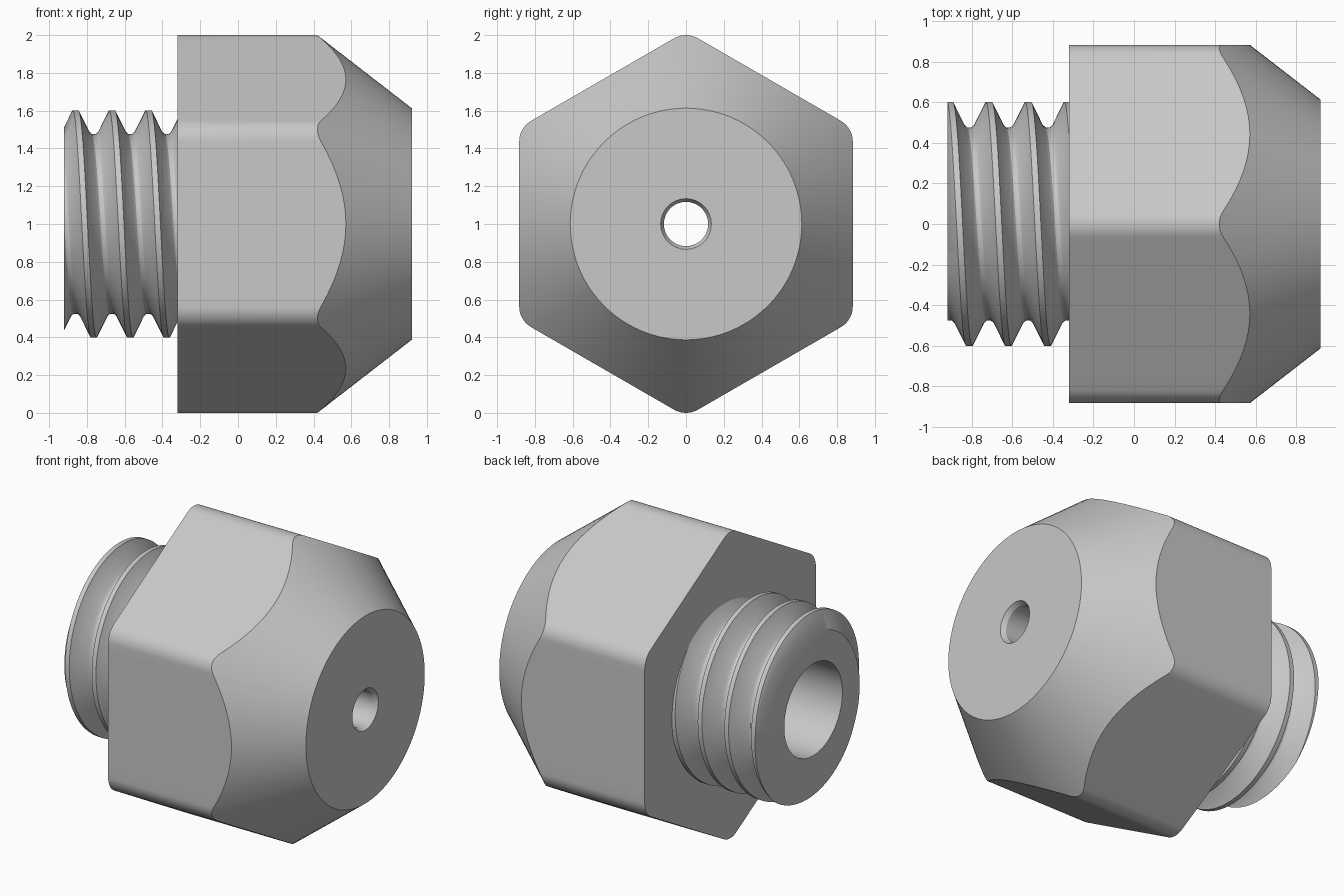
import bpy, bmesh, math

if "Cube" in bpy.data.objects:
    bpy.data.objects.remove(bpy.data.objects["Cube"])

metal = bpy.data.materials.new("grey metal")
metal.diffuse_color = (0.58, 0.58, 0.58, 1)
metal.use_nodes = True
metal.node_tree.nodes["Principled BSDF"].inputs["Base Color"].default_value = metal.diffuse_color

AXIS_Z = 1.0                      # the part's axis runs along x at this height
BACK, SHOULDER, FRONT = -0.92, -0.32, 0.92
BORE = 0.30


def point(x, r, a):
    """Position at radius r and angle a (from the top towards the front)."""
    return (x, -r * math.sin(a), AXIS_Z + r * math.cos(a))


def finish(bm, name):
    mesh = bpy.data.meshes.new(name)
    bm.to_mesh(mesh)
    bm.free()
    obj = bpy.data.objects.new(name, mesh)
    mesh.materials.append(metal)
    bpy.context.collection.objects.link(obj)
    bpy.ops.object.select_all(action='DESELECT')
    obj.select_set(True)
    bpy.context.view_layer.objects.active = obj
    bpy.ops.object.shade_smooth_by_angle(angle=math.radians(28))
    return obj


# Rounded hexagon outline as (angle, radius), one corner and one flat at a time
APOTHEM, FILLET = 0.883, 0.127
centre = (APOTHEM - FILLET) / math.cos(math.pi / 6)
outline = []
for k in range(6):
    base = k * math.pi / 3
    for i in range(-4, 5):
        t = math.radians(30) * i / 4
        u, v = centre + FILLET * math.cos(t), FILLET * math.sin(t)
        outline.append((base + math.atan2(v, u), math.hypot(u, v)))
    edge = outline[-1][0] - base
    for i in range(1, 16):
        t = edge + (math.pi / 3 - 2 * edge) * i / 16
        outline.append((base + t, APOTHEM / math.cos(t - math.pi / 6)))

# Hex body: rear face, flats, conical nose, front face, then the stepped bore
NOSE_R, SLOPE = 0.613, 0.50 / 0.387
rings = [
    lambda R: (SHOULDER, 0.44),
    lambda R: (SHOULDER, R),
    lambda R: (FRONT - (R - NOSE_R) * SLOPE, R),
    lambda R: (FRONT, NOSE_R),
    lambda R: (FRONT, 0.134),
    lambda R: (FRONT - 0.03, 0.117),
    lambda R: (0.56, 0.117),
    lambda R: (0.42, BORE),
    lambda R: (BACK, BORE),
]
bm = bmesh.new()
loops = [[bm.verts.new(point(*ring(R), a)) for a, R in outline] for ring in rings]
n = len(outline)
for r0, r1 in zip(loops, loops[1:]):
    for j in range(n):
        bm.faces.new((r0[j], r0[(j + 1) % n], r1[(j + 1) % n], r1[j]))
finish(bm, "hex_body")

# Screw thread: one-pitch profile swept along a helix, then trimmed
PITCH, SEGS = 0.193, 96
half = [(0.015, 0.602), (0.070, 0.490), (0.0845, 0.477), (PITCH / 2, 0.475)]
profile = [(-x, r) for x, r in reversed(half)] + half
bm = bmesh.new()
rows = []
for i in range(-2 * SEGS, 5 * SEGS + 1):
    a = 2 * math.pi * i / SEGS
    shift = -0.86 + PITCH * i / SEGS
    rows.append([bm.verts.new(point(shift + x, r, a)) for x, r in profile])
for p, q in zip(rows, rows[1:]):
    for k in range(len(profile) - 1):
        bm.faces.new((p[k], q[k], q[k + 1], p[k + 1]))
bmesh.ops.remove_doubles(bm, verts=bm.verts[:], dist=1e-4)


def trim(x, **side):
    geom = bm.verts[:] + bm.edges[:] + bm.faces[:]
    cut = bmesh.ops.bisect_plane(bm, geom=geom, dist=1e-5, plane_co=(x, 0, 0),
                                 plane_no=(1, 0, 0), **side)
    return [e for e in cut["geom_cut"] if isinstance(e, bmesh.types.BMEdge)]


trim(SHOULDER + 0.01, clear_outer=True)
rim = trim(BACK, clear_inner=True)

# Rear end face: rim pulled inwards to the bore
new = bmesh.ops.extrude_edge_only(bm, edges=rim)["geom"]
for v in (g for g in new if isinstance(g, bmesh.types.BMVert)):
    a = math.atan2(-v.co.y, v.co.z - AXIS_Z)
    v.co = point(BACK, BORE, a)
bm.normal_update()
caps = [g for g in new if isinstance(g, bmesh.types.BMFace)]
bmesh.ops.reverse_faces(bm, faces=[f for f in caps if f.normal.x > 0])
finish(bm, "screw_thread")
